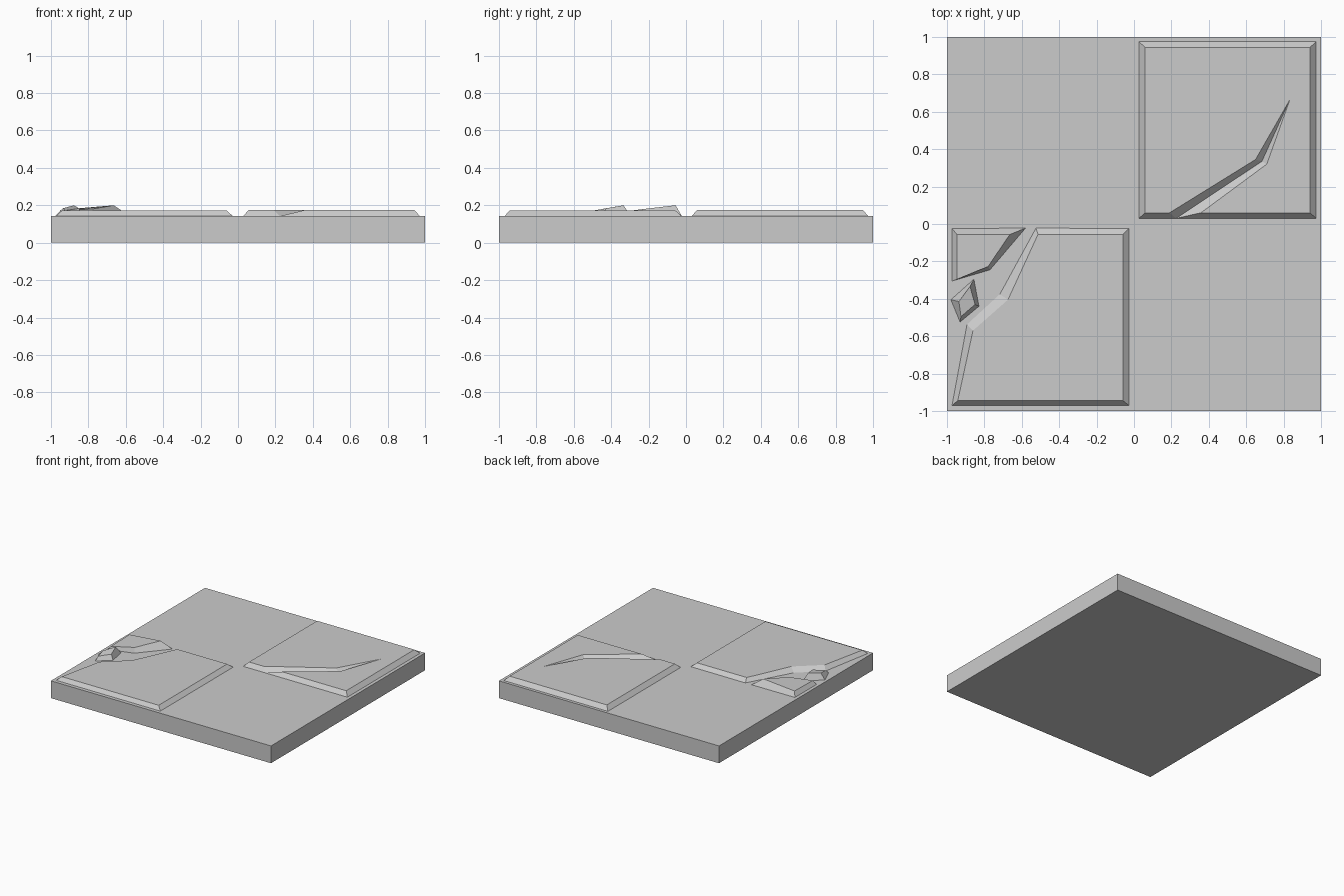
import bpy
import bmesh

cube = bpy.data.objects.get("Cube")
if cube:
    bpy.data.objects.remove(cube, do_unlink=True)

FLOOR = 0.142  # top of the base


def material(name, value):
    mat = bpy.data.materials.new(name)
    mat.use_nodes = True
    color = (value, value, value, 1)
    mat.diffuse_color = color
    mat.node_tree.nodes["Principled BSDF"].inputs["Base Color"].default_value = color
    return mat


stone = material("stone grey", 0.6)
fresh = material("fresh break grey", 0.7)


def slab(name, lower, upper):
    """Join two matching 3D outlines with sloped sides and cap the top and bottom."""
    bm = bmesh.new()
    low = [bm.verts.new(p) for p in lower]
    top = [bm.verts.new(p) for p in upper]
    n = len(low)
    sides = [bm.faces.new((low[i], low[(i + 1) % n], top[(i + 1) % n], top[i]))
             for i in range(n)]
    bm.faces.new(top)
    bm.faces.new(low[::-1])
    bmesh.ops.remove_doubles(bm, verts=bm.verts, dist=0.0005)
    bmesh.ops.triangulate(bm, faces=[f for f in bm.faces if len(f.verts) > 4])
    bmesh.ops.recalc_face_normals(bm, faces=bm.faces)
    mesh = bpy.data.meshes.new(name)
    bm.to_mesh(mesh)
    bm.free()
    mesh.materials.append(stone)
    mesh.materials.append(fresh)
    obj = bpy.data.objects.new(name, mesh)
    bpy.context.collection.objects.link(obj)
    return obj


def at(z, points):
    return [(x, y, z) for x, y in points]


# Square base
square = [(-1, -1), (1, -1), (1, 1), (-1, 1)]
slab("base", at(0, square), at(FLOOR, square))

# Cracked tile: the crack floor is walked in and back out again
tip = (0.834, 0.666, 0.175)
mouth, bend = (0.225, 0.03), (0.684, 0.335)
lower = (at(FLOOR, [(0.027, 0.03), mouth, bend]) + [tip]
         + at(FLOOR, [bend, mouth, (0.973, 0.03), (0.973, 0.975), (0.027, 0.975)]))
upper = (at(0.175, [(0.058, 0.06), (0.19, 0.06), (0.65, 0.345)]) + [tip]
         + at(0.175, [(0.71, 0.32), (0.358, 0.06), (0.942, 0.06),
                      (0.942, 0.945), (0.058, 0.945)]))
slab("cracked_tile", lower, upper)

# Tile with a broken corner
broken = slab("broken_tile",
              at(FLOOR, [(-0.973, -0.97), (-0.027, -0.97), (-0.027, -0.024),
                         (-0.524, -0.022), (-0.717, -0.375), (-0.893, -0.537)]),
              at(0.171, [(-0.942, -0.944), (-0.06, -0.944), (-0.06, -0.055),
                         (-0.513, -0.055), (-0.674, -0.405), (-0.861, -0.57)]))

# Paler middle face of the break
for face in broken.data.polygons:
    if face.normal.x < -0.2 and face.normal.y > 0.4 and face.center.y < -0.4:
        face.material_index = 1

# Tilted corner piece
slab("corner_piece",
     at(FLOOR, [(-0.973, -0.305), (-0.77, -0.245), (-0.58, -0.022), (-0.973, -0.024)]),
     [(-0.947, -0.296, 0.171), (-0.78, -0.227, 0.18),
      (-0.664, -0.056, 0.2), (-0.947, -0.056, 0.176)])

# Small chip
slab("small_chip",
     at(FLOOR, [(-0.93, -0.524), (-0.829, -0.44), (-0.856, -0.295), (-0.979, -0.405)]),
     [(-0.925, -0.495, 0.172), (-0.85, -0.43, 0.183),
      (-0.877, -0.334, 0.2), (-0.936, -0.414, 0.184)])
